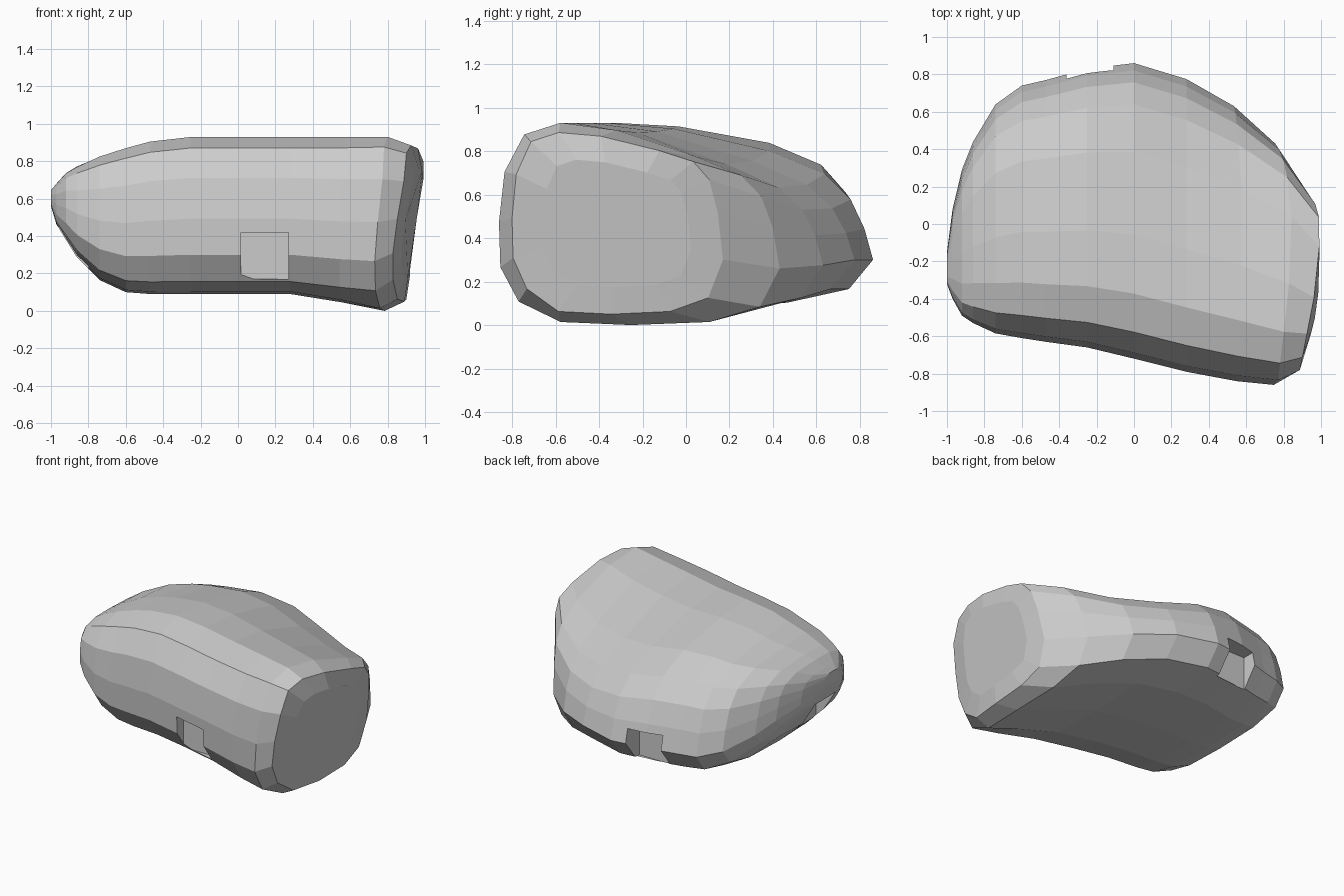
import bpy, bmesh

if "Cube" in bpy.data.objects:
    bpy.data.objects.remove(bpy.data.objects["Cube"])

# normalised cross-section: u from front to back, v from bottom to top,
# rise in v towards the right end face, share of the back-top lift
PROFILE = [(.07, .08, .06, 0), (.005, .25, .06, 0), (0, .48, .05, 0), (.02, .74, .03, 0),
           (.09, .93, .02, 0), (.22, 1, 0, 0), (.42, .98, 0, .25), (.70, .89, .01, .9),
           (.86, .77, .07, 1), (.935, .62, .12, .8), (.975, .44, .12, .4), (1, .25, .05, 0),
           (.93, .09, 0, 0), (.75, .015, 0, 0), (.47, 0, 0, 0), (.22, .015, 0, 0)]

# stations along x: x, front y, back y, top z, bottom z, end-face tilt, back-top lift
STATIONS = [(-1.0, -.32, -.15, .645, .56, 0, .1), (-.97, -.40, .08, .68, .46, 0, .1),
            (-.92, -.49, .29, .735, .38, 0, .1), (-.86, -.53, .44, .77, .285, 0, .1),
            (-.74, -.585, .64, .825, .165, 0, .07), (-.60, -.61, .74, .87, .10, 0, .04),
            (-.47, -.63, .77, .905, .09, 0, .02),
            (-.25, -.66, .83, .93, .09, 0, 0), (0, -.72, .86, .93, .09, 0, -.05),
            (.28, -.79, .775, .93, .09, 0, -.11), (.56, -.84, .63, .93, .045, .2, -.12),
            (.79, -.86, .43, .93, 0, .6, -.07), (.90, -.80, .17, .885, .05, 1, 0)]


def section(bm, st, k=1.0):
    x, y0, y1, z1, z0, w, lift = st
    verts = []
    for u, v, rise, share in PROFILE:
        v += rise * w + lift * share
        y = y0 + (y1 - y0) * (.5 + (u - .5) * k)
        z = z0 + (z1 - z0) * (.5 + (v - .5) * k)
        # end face leans outward up to z = .76, then turns back
        tilt = .14 * (min(z, .76) - .05) - .2 * max(0, z - .76) - .1 * ((y + .15) / .62) ** 2
        verts.append(bm.verts.new((x + w * tilt, y, z)))
    return verts


# faceted body lofted from left to right
bm = bmesh.new()
rings = [section(bm, s) for s in STATIONS]
rings.append(section(bm, STATIONS[-1], .7))
n = len(PROFILE)
for a, b in zip(rings, rings[1:]):
    for i in range(n):
        j = (i + 1) % n
        bm.faces.new((a[i], a[j], b[j], b[i]))
bm.faces.new(rings[0])
bm.faces.new(rings[-1])
bmesh.ops.recalc_face_normals(bm, faces=bm.faces)
me = bpy.data.meshes.new("body")
bm.to_mesh(me)
bm.free()
body = bpy.data.objects.new("body", me)
bpy.context.collection.objects.link(body)


# small rectangular recesses in the front, back and left walls
def recess(name, lo, hi):
    bpy.ops.mesh.primitive_cube_add(size=1, location=[(a + b) / 2 for a, b in zip(lo, hi)])
    ob = bpy.context.object
    ob.name = name
    ob.scale = [b - a for a, b in zip(lo, hi)]
    bpy.ops.object.transform_apply(location=True, rotation=False, scale=True)
    ob.hide_render = True
    m = body.modifiers.new(name, 'BOOLEAN')
    m.operation = 'DIFFERENCE'
    m.solver = 'EXACT'
    m.object = ob
    return ob


cutters = [recess("front_recess", (.015, -1.0, .17), (.27, -.64, .42)),
           recess("back_recess", (-.36, .69, .16), (-.11, 1.0, .40)),
           recess("left_recess", (-1.2, -.34, .22), (-.80, -.10, .45))]

# bake the recesses and remove the helpers
bpy.context.view_layer.objects.active = body
for m in list(body.modifiers):
    bpy.ops.object.modifier_apply(modifier=m.name)
for c in cutters:
    bpy.data.objects.remove(c)
